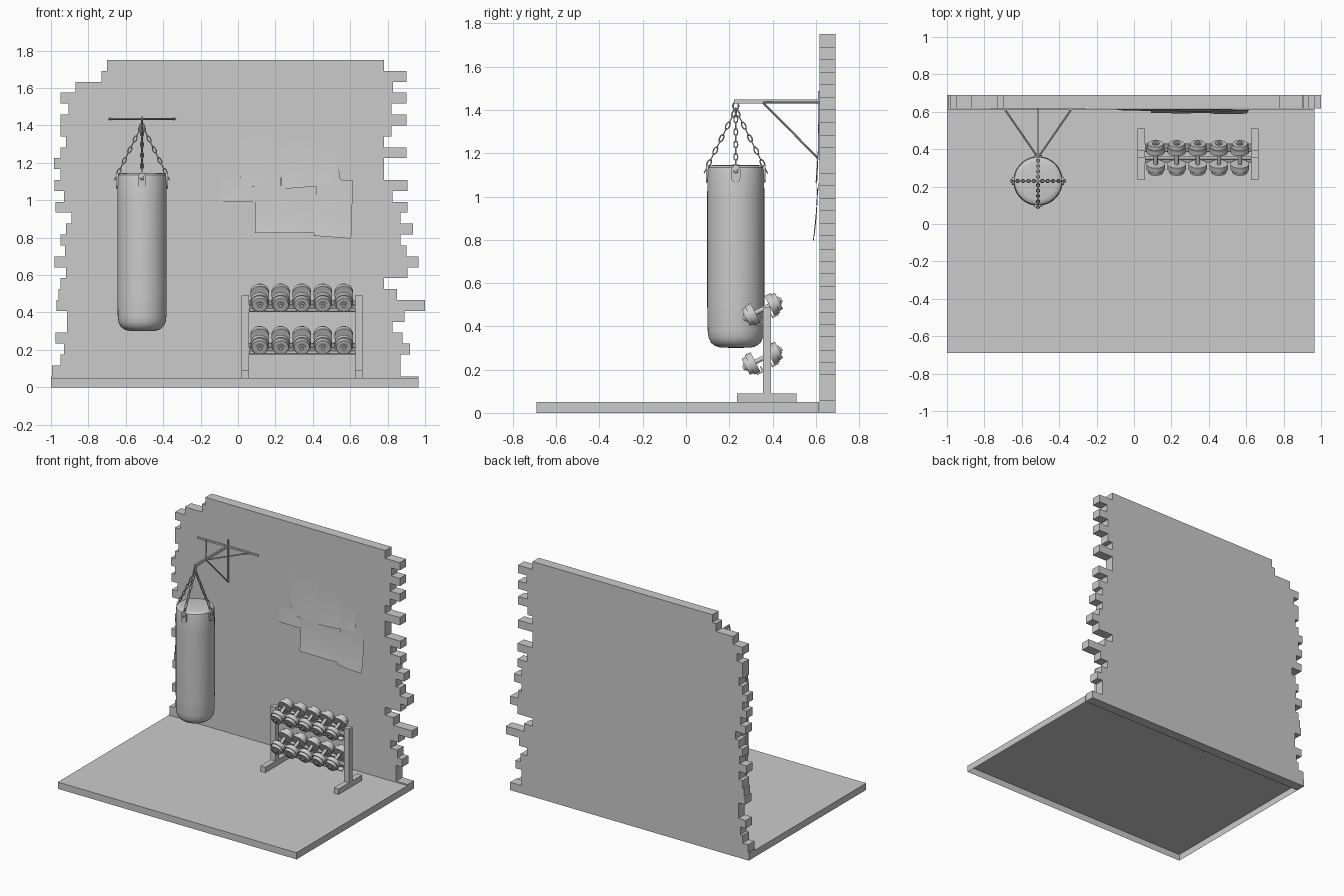
import bpy, bmesh
from math import pi, cos, sin, radians
from mathutils import Matrix, Vector

if "Cube" in bpy.data.objects:
    bpy.data.objects.remove(bpy.data.objects["Cube"])


def finish(bm, name, smooth=False, fix=True):
    if fix:
        bmesh.ops.recalc_face_normals(bm, faces=bm.faces[:])
    me = bpy.data.meshes.new(name)
    bm.to_mesh(me)
    bm.free()
    ob = bpy.data.objects.new(name, me)
    bpy.context.collection.objects.link(ob)
    if smooth:
        bpy.ops.object.select_all(action='DESELECT')
        ob.select_set(True)
        bpy.context.view_layer.objects.active = ob
        bpy.ops.object.shade_smooth_by_angle(angle=radians(35))
    return ob


def box(bm, x0, x1, y0, y1, z0, z1, mat=Matrix()):
    m = Matrix.Translation(((x0 + x1) / 2, (y0 + y1) / 2, (z0 + z1) / 2))
    s = Matrix.Diagonal((x1 - x0, y1 - y0, z1 - z0, 1))
    return bmesh.ops.create_cube(bm, size=1, matrix=mat @ m @ s)['verts']


def rod(bm, a, b, r, seg=12, r2=None, mat=Matrix()):
    a, b = Vector(a), Vector(b)
    d = b - a
    m = Matrix.Translation((a + b) / 2) @ d.to_track_quat('Z', 'Y').to_matrix().to_4x4()
    bmesh.ops.create_cone(bm, cap_ends=True, segments=seg, radius1=r, matrix=mat @ m,
                          radius2=r if r2 is None else r2, depth=d.length)


def link(bm, mat, half_len, half_wid, r, n=14, k=6):
    # oval ring in the local XZ plane, long axis Z
    rings = []
    for i in range(n):
        t = 2 * pi * i / n
        c = Vector((half_wid * cos(t), 0, half_len * sin(t)))
        out = Vector((cos(t), 0, sin(t)))
        rings.append([bm.verts.new(mat @ (c + r * (out * cos(2 * pi * j / k)
                      + Vector((0, sin(2 * pi * j / k), 0))))) for j in range(k)])
    for i in range(n):
        for j in range(k):
            p, q = rings[i], rings[(i + 1) % n]
            bm.faces.new((p[j], q[j], q[(j + 1) % k], p[(j + 1) % k]))


# floor slab, open underneath
bm = bmesh.new()
box(bm, -1, 0.965, -0.69, 0.615, 0, 0.05)
under = [f for f in bm.faces if f.normal.z < -0.9]
bmesh.ops.delete(bm, geom=under, context='FACES_ONLY')
finish(bm, "floor", fix=False)

# wall with broken brick edges: edge positions per course, top to bottom, in 1/200 unit
left = [140, 146, 174, 190, 181, 190, 190, 184, 190, 197, 190, 196, 186, 195, 178,
        184, 190, 185, 196, 184, 190, 192, 194, 183, 183, 195, 186, 190, 199, 200]
right = [156, 180, 166, 180, 164, 180, 164, 156, 180, 156, 156, 181, 165, 181, 174,
         187, 174, 180, 193, 181, 156, 170, 200, 178, 165, 176, 184, 174, 174, 193]
H = 1.75
h = H / len(left)
outline = []
for i, e in enumerate(right):
    outline += [(e / 200, H - i * h), (e / 200, H - (i + 1) * h)]
for i in reversed(range(len(left))):
    outline += [(-left[i] / 200, H - (i + 1) * h), (-left[i] / 200, H - i * h)]
pts = [p for i, p in enumerate(outline) if p != outline[i - 1]]
bm = bmesh.new()
face = bm.faces.new([bm.verts.new((x, 0.617, z)) for x, z in pts])
ext = bmesh.ops.extrude_face_region(bm, geom=[face], use_keep_orig=True)
bmesh.ops.translate(bm, vec=(0, 0.073, 0),
                    verts=[v for v in ext['geom'] if isinstance(v, bmesh.types.BMVert)])
finish(bm, "brick_wall")

# punching bag
BX, BY = -0.513, 0.23
profile = [(0, 0.30), (0.07, 0.302), (0.095, 0.309), (0.115, 0.325), (0.126, 0.348), (0.13, 0.38),
           (0.132, 0.5), (0.132, 0.75), (0.132, 1.0), (0.131, 1.115), (0.127, 1.134),
           (0.117, 1.143), (0.1, 1.146), (0, 1.147)]
bm = bmesh.new()
vs = [bm.verts.new((BX + r, BY, z)) for r, z in profile]
es = [bm.edges.new(p) for p in zip(vs, vs[1:])]
bmesh.ops.spin(bm, geom=vs + es, cent=(BX, BY, 0), axis=(0, 0, 1), angle=2 * pi, steps=40)
bmesh.ops.remove_doubles(bm, verts=bm.verts[:], dist=0.0005)
finish(bm, "punching_bag", True)

# strap tabs and chains, four around the bag
tabs, chain = bmesh.new(), bmesh.new()
for q in range(4):
    m = Matrix.Translation((BX, BY, 0)) @ Matrix.Rotation(q * pi / 2, 4, 'Z')
    box(tabs, 0.126, 0.138, -0.021, 0.021, 1.085, 1.125, m)
    rod(tabs, (0.126, 0, 1.085), (0.138, 0, 1.085), 0.021, 20, mat=m)
    rod(tabs, (0.126, 0, 1.125), (0.138, 0, 1.125), 0.021, 20, mat=m)
    a, b = Vector((0.138, 0, 1.125)), Vector((0.008, 0, 1.385))
    tilt = (b - a).to_track_quat('Z', 'Y').to_matrix().to_4x4()
    for i in range(10):
        p = a.lerp(b, i / 9)
        link(chain, m @ Matrix.Translation(p) @ tilt
             @ Matrix.Rotation(i * pi / 2, 4, 'Z'), 0.018, 0.0085, 0.0032)
# hanging rings
for i, z in enumerate((1.392, 1.418)):
    link(chain, Matrix.Translation((BX, BY, z)) @ Matrix.Rotation(i * pi / 2, 4, 'Z'),
         0.018, 0.013, 0.004)
finish(tabs, "bag_strap_tabs", True)
finish(chain, "bag_chains", True)

# wall bracket
bm = bmesh.new()
box(bm, BX - 0.25, BX + 0.25, 0.609, 0.617, 1.429, 1.441)
box(bm, BX - 0.006, BX + 0.006, 0.609, 0.617, 1.17, 1.487)
box(bm, BX - 0.006, BX + 0.006, 0.222, 0.612, 1.430, 1.448)
rod(bm, (BX, 0.355, 1.435), (BX, 0.612, 1.175), 0.005, 8)
for s in (-1, 1):
    rod(bm, (BX, 0.355, 1.435), (BX + s * 0.177, 0.612, 1.435), 0.005, 8)
finish(bm, "bag_bracket")

# rack frame
bm = bmesh.new()
for x in (0.02, 0.625):
    box(bm, x, x + 0.04, 0.355, 0.394, 0.09, 0.49)
    box(bm, x, x + 0.04, 0.235, 0.51, 0.05, 0.09)
finish(bm, "rack_frame")

# tilted rails and dumbbells on two levels
rails, bells = bmesh.new(), bmesh.new()
for z in (0.252, 0.479):
    level = Matrix.Translation((0, 0.353, z)) @ Matrix.Rotation(radians(27), 4, 'X')
    for s in (-1, 1):
        box(rails, 0.058, 0.627, s * 0.04 - 0.017, s * 0.04 + 0.017, -0.058, -0.051, level)
        box(rails, 0.058, 0.627, s * 0.025 - 0.003, s * 0.025 + 0.003, -0.058, -0.03, level)
    for i in range(5):
        m = level @ Matrix.Translation((0.116 + i * 0.1125, 0, 0))
        rod(bells, (0, -0.1, 0), (0, 0.1, 0), 0.011, 12, mat=m)
        for s in (-1, 1):
            rod(bells, (0, s * 0.036, 0), (0, s * 0.066, 0), 0.05, 24, mat=m)
            rod(bells, (0, s * 0.066, 0), (0, s * 0.086, 0), 0.044, 24, 0.041, m)
            rod(bells, (0, s * 0.086, 0), (0, s * 0.092, 0), 0.02, 16, mat=m)
finish(rails, "rack_rails")
finish(bells, "dumbbells", True)

# curled posters: corners top-left, top-right, bottom-right, bottom-left, then bottom lift
sheets = [((0.01, 1.405), (0.23, 1.405), (0.23, 1.07), (0.01, 1.07), 0.008),
          ((-0.09, 1.12), (0.09, 1.12), (0.09, 0.99), (-0.09, 0.99), 0.004),
          ((0.22, 1.305), (0.405, 1.32), (0.43, 1.075), (0.235, 1.06), 0.010),
          ((0.41, 1.245), (0.525, 1.265), (0.55, 1.09), (0.42, 1.08), 0.006),
          ((0.09, 1.07), (0.415, 1.085), (0.415, 0.825), (0.09, 0.825), 0.015),
          ((0.42, 1.12), (0.615, 1.105), (0.605, 0.795), (0.405, 0.81), 0.018)]
N = 8
for k, (tl, tr, br, bl, lift) in enumerate(sheets):
    tl, tr, br, bl = map(Vector, (tl, tr, br, bl))
    bm = bmesh.new()
    grid = []
    for j in range(N + 1):
        v = j / N
        row = []
        for i in range(N + 1):
            u = i / N
            p = tl.lerp(tr, u).lerp(bl.lerp(br, u), v)
            y = 0.6145 - 0.0012 * k - lift * v ** 2 - 0.003 * sin(pi * u) * v
            row.append(bm.verts.new((p.x, y, p.y)))
        grid.append(row)
    for j in range(N):
        for i in range(N):
            bm.faces.new((grid[j][i], grid[j + 1][i], grid[j + 1][i + 1], grid[j][i + 1]))
    finish(bm, f"poster_{k + 1}", True, fix=False)
